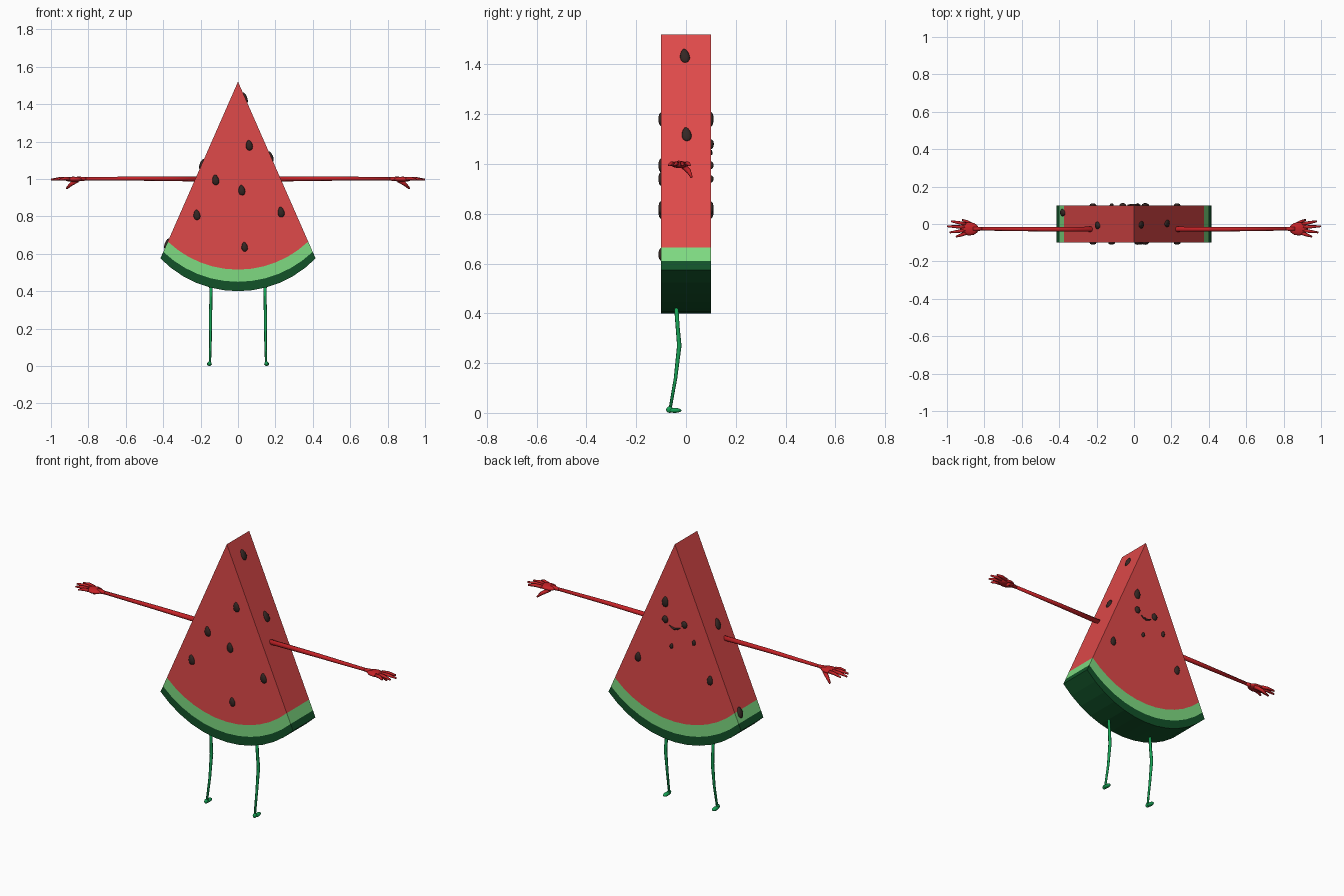
import bpy, bmesh, math
from mathutils import Vector, Matrix

if "Cube" in bpy.data.objects:
    bpy.data.objects.remove(bpy.data.objects["Cube"])


def material(name, rgb):
    m = bpy.data.materials.new(name)
    m.use_nodes = True
    m.diffuse_color = (*rgb, 1)
    m.node_tree.nodes["Principled BSDF"].inputs["Base Color"].default_value = (*rgb, 1)
    return m


FLESH = material("melon red", (0.74, 0.068, 0.068))
PITH = material("light green", (0.21, 0.70, 0.22))
RIND = material("dark green", (0.006, 0.085, 0.022))
ARM = material("arm red", (0.56, 0.016, 0.02))
LEG = material("leg green", (0.008, 0.36, 0.09))
SEED = material("seed brown", (0.035, 0.02, 0.017))

APEX, SLOPE, DEPTH = 1.52, 0.439, 0.1


def finish(bm, name, mat, smooth=True):
    bmesh.ops.recalc_face_normals(bm, faces=bm.faces)
    mesh = bpy.data.meshes.new(name)
    bm.to_mesh(mesh)
    bm.free()
    mesh.materials.append(mat)
    obj = bpy.data.objects.new(name, mesh)
    bpy.context.collection.objects.link(obj)
    for p in mesh.polygons:
        p.use_smooth = smooth
    return obj


def arc(z_end, z_low, n=12):
    """Arc between the two slanted sides, dipping to z_low in the middle."""
    w = SLOPE * (APEX - z_end)
    h = z_end - z_low
    r = (w * w + h * h) / (2 * h)
    a = math.asin(w / r)
    angles = [a * (2 * i / n - 1) for i in range(n + 1)]
    return [(r * math.sin(t), z_low + r - r * math.cos(t)) for t in angles]


def slab(name, outline, mat):
    bm = bmesh.new()
    face = bm.faces.new([bm.verts.new((x, -DEPTH, z)) for x, z in outline])
    ext = bmesh.ops.extrude_face_region(bm, geom=[face])
    new = [v for v in ext["geom"] if isinstance(v, bmesh.types.BMVert)]
    bmesh.ops.translate(bm, verts=new, vec=(0, 2 * DEPTH, 0))
    return finish(bm, name, mat, False)


def add_tube(bm, points, radii, sides=8):
    """Tapered tube with closed ends through the points."""
    pts = [Vector(p) for p in points]
    rings = []
    for i, p in enumerate(pts):
        d = pts[min(i + 1, len(pts) - 1)] - pts[max(i - 1, 0)]
        u = d.cross(Vector((0.1, 1, 0.2))).normalized()
        v = d.cross(u).normalized()
        ring = []
        for k in range(sides):
            t = math.tau * k / sides
            ring.append(bm.verts.new(p + radii[i] * (u * math.cos(t) + v * math.sin(t))))
        rings.append(ring)
    for a, b in zip(rings, rings[1:]):
        for k in range(sides):
            j = (k + 1) % sides
            bm.faces.new((a[k], a[j], b[j], b[k]))
    bm.faces.new(rings[0])
    bm.faces.new(rings[-1])


def add_ball(bm, centre, size, turn=Matrix(), taper=0.0, seg=12):
    made = bmesh.ops.create_uvsphere(bm, u_segments=seg, v_segments=8, radius=1)["verts"]
    for v in made:
        k = 1 - taper * v.co.z
        v.co = Vector((v.co.x * size[0] * k, v.co.y * size[1], v.co.z * size[2]))
    bmesh.ops.transform(bm, matrix=Matrix.Translation(centre) @ turn, verts=made)


# Slice: flesh, pale layer and rind
flesh_arc, pith_arc, rind_arc = arc(0.665, 0.515), arc(0.61, 0.45), arc(0.575, 0.40)
slab("flesh", [(0, APEX)] + flesh_arc, FLESH)
slab("pale_layer", flesh_arc + pith_arc[::-1], PITH)
slab("rind", pith_arc + rind_arc[::-1], RIND)


# Seeds
def seed(name, centre, turn=Matrix(), size=1.0):
    bm = bmesh.new()
    roll = Matrix.Rotation(-0.12, 4, "Y")
    add_ball(bm, centre, (0.019 * size, 0.011, 0.03 * size), turn @ roll, 0.25)
    finish(bm, name, SEED)


both_sides = [(0.06, 1.18, 1), (-0.12, 0.995, 0.55), (0.02, 0.94, 0.5),
              (-0.22, 0.808, 0.9), (0.23, 0.823, 0.9)]
for x, z, back_size in both_sides:
    seed("front_seed", (x, -DEPTH, z), size=0.93)
    seed("back_seed", (x, DEPTH, z), size=back_size)
seed("front_seed", (0.035, -DEPTH, 0.637), size=0.85)
tilt = math.atan(SLOPE)
for side, y, z in [(1, -0.005, 1.435), (1, 0.002, 1.12), (-1, -0.008, 1.08), (-1, 0.06, 0.655)]:
    turn = Matrix.Rotation(-side * tilt, 4, "Y") @ Matrix.Rotation(math.pi / 2, 4, "Z")
    seed("edge_seed", (side * SLOPE * (APEX - z), y, z), turn)

# Face on the back: two eyes and a smile
for s in (-1, 1):
    bm = bmesh.new()
    add_ball(bm, (s * 0.06, DEPTH, 1.08), (0.018, 0.012, 0.02))
    finish(bm, "eye", SEED)
bm = bmesh.new()
smile = [(0.034 * t, DEPTH + 0.002, 1.042 + 0.013 * t * t) for t in (-1, -0.5, 0, 0.5, 1)]
add_tube(bm, smile, [0.002, 0.005, 0.006, 0.005, 0.002], 6)
finish(bm, "smile", SEED)

# Arms, hands and legs, one of each per side
for s, label in ((1, "left"), (-1, "right")):
    bm = bmesh.new()
    add_tube(bm, [(s * 0.2, -0.028, 1), (s * 0.5, -0.028, 1.002), (s * 0.83, -0.026, 1)],
             [0.014, 0.012, 0.009])
    finish(bm, label + "_arm", ARM)

    bm = bmesh.new()
    add_tube(bm, [(s * 0.81, -0.026, 1), (s * 0.86, -0.026, 1)], [0.009, 0.014])
    add_ball(bm, (s * 0.88, -0.026, 0.998), (0.05, 0.036, 0.014))
    for base_y, tip_x, tip_y in [(0, 0.978, 0.015), (-0.017, 0.999, -0.012),
                                 (-0.034, 0.985, -0.045), (-0.05, 0.952, -0.068)]:
        knuckle = (s * 0.90, base_y, 1.0)
        middle = (s * (0.45 + tip_x / 2), (base_y + tip_y) / 2, 1.002)
        add_tube(bm, [knuckle, middle, (s * tip_x, tip_y, 0.996)], [0.01, 0.009, 0.005], 6)
    add_tube(bm, [(s * 0.86, -0.01, 0.992), (s * 0.895, 0.012, 0.97), (s * 0.917, 0.022, 0.948)],
             [0.012, 0.01, 0.005], 6)
    finish(bm, label + "_hand", ARM)

    bm = bmesh.new()
    add_tube(bm, [(s * 0.145, -0.04, 0.44), (s * 0.145, -0.034, 0.35), (s * 0.147, -0.027, 0.27),
                  (s * 0.147, -0.042, 0.14), (s * 0.15, -0.064, 0.015)],
             [0.009, 0.008, 0.009, 0.007, 0.006])
    finish(bm, label + "_leg", LEG)

    bm = bmesh.new()
    add_ball(bm, (s * 0.152, -0.066, 0.013), (0.01, 0.014, 0.013))
    add_ball(bm, (s * 0.153, -0.045, 0.01), (0.013, 0.027, 0.01))
    finish(bm, label + "_foot", LEG)
